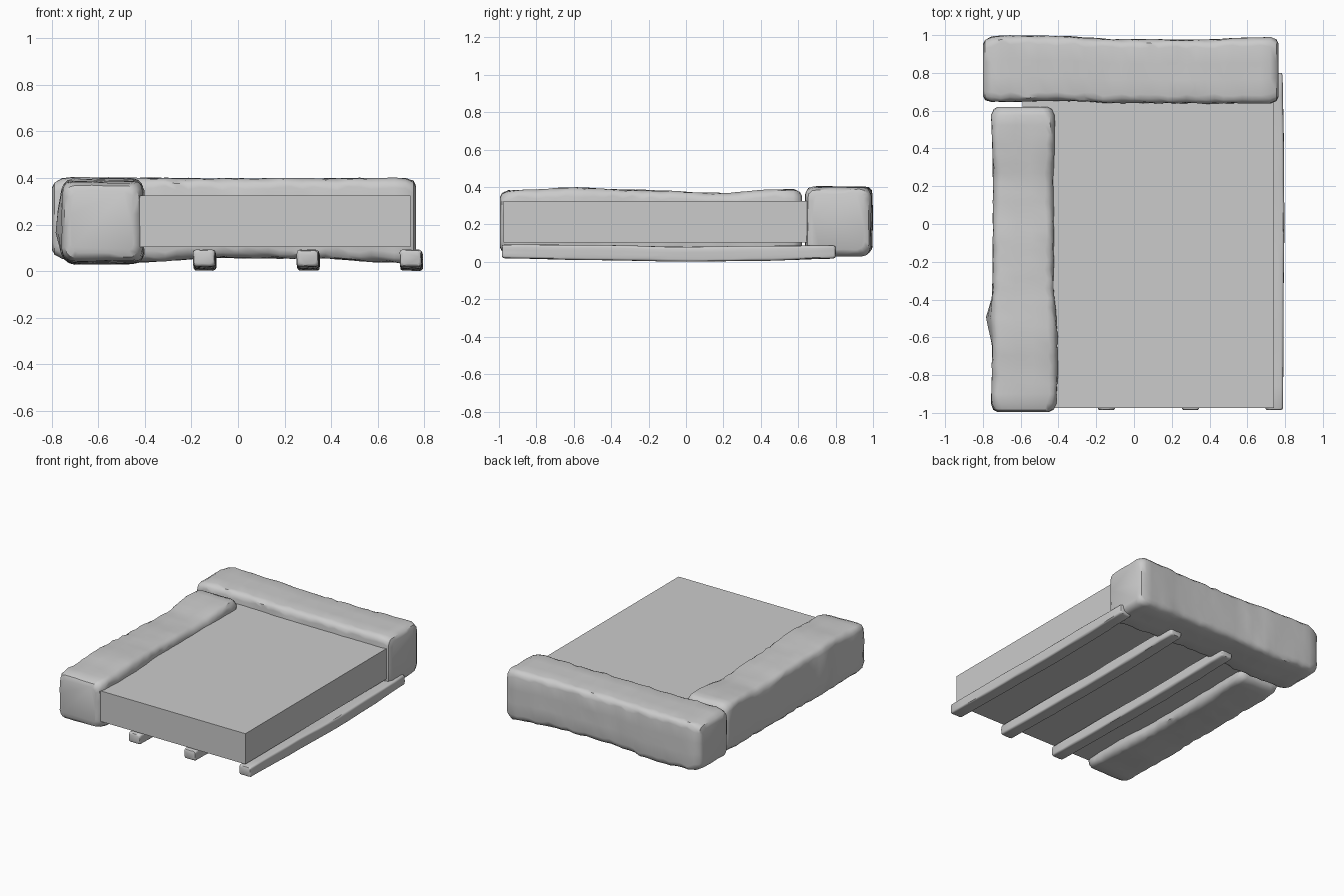
import bpy, bmesh, math, random
from mathutils import Vector

if "Cube" in bpy.data.objects:
    bpy.data.objects.remove(bpy.data.objects["Cube"])

random.seed(7)


def ring(u0, u1, z0, z1, r):
    """Rounded rectangle with a few points along every edge."""
    corners = [(u1 - r, z1 - r, 0), (u0 + r, z1 - r, 90),
               (u0 + r, z0 + r, 180), (u1 - r, z0 + r, 270)]
    arcs = [[(cu + r * math.cos(math.radians(a + d)), cz + r * math.sin(math.radians(a + d)))
             for d in (0, 30, 60, 90)] for cu, cz, a in corners]
    pts = []
    for i, arc in enumerate(arcs):
        pts += arc
        p, q = arc[-1], arcs[(i + 1) % 4][0]
        pts += [(p[0] + (q[0] - p[0]) * t, p[1] + (q[1] - p[1]) * t) for t in (0.33, 0.67)]
    return pts


def sample(keys, s):
    """Smoothly blend the keyed section bounds at position s."""
    if s <= keys[0][0]:
        return keys[0][1:]
    for a, b in zip(keys, keys[1:]):
        if s <= b[0]:
            t = (s - a[0]) / (b[0] - a[0])
            t = t * t * (3 - 2 * t)
            return [p + (q - p) * t for p, q in zip(a[1:], b[1:])]
    return keys[-1][1:]


def hewn_beam(name, along_x, keys, radius, rough, steps, bulge=None):
    """Loft a rough rounded beam; keys are (position, side0, side1, bottom, top)."""
    s0, s1 = keys[0][0], keys[-1][0]
    e = radius
    stations = [(s0, e * 0.8), (s0 + e * 0.25, e * 0.3), (s0 + e, 0)]
    stations += [(s0 + e + (s1 - s0 - 2 * e) * i / steps, 0) for i in range(1, steps)]
    stations += [(s1 - e, 0), (s1 - e * 0.25, e * 0.3), (s1, e * 0.8)]
    bm = bmesh.new()
    rings = []
    for s, inset in stations:
        u0, u1, z0, z1 = sample(keys, s)
        r = radius * random.uniform(0.75, 1.15)
        verts = []
        for u, z in ring(u0 + inset, u1 - inset, z0 + inset, z1 - inset, r):
            u += random.uniform(-rough, rough)
            z += random.uniform(-rough, rough)
            if bulge and u < (u0 + u1) / 2:
                k = math.exp(-((s - bulge[0]) / 0.09) ** 2 - ((z - bulge[1]) / 0.12) ** 2)
                u -= bulge[2] * k
            verts.append(bm.verts.new((s, u, z) if along_x else (u, s, z)))
        rings.append(verts)
    n = len(rings[0])
    for a, b in zip(rings, rings[1:]):
        for i in range(n):
            bm.faces.new((a[i], a[(i + 1) % n], b[(i + 1) % n], b[i]))
    bm.faces.new(rings[0])
    bm.faces.new(rings[-1])
    bmesh.ops.recalc_face_normals(bm, faces=bm.faces)
    mesh = bpy.data.meshes.new(name)
    bm.to_mesh(mesh)
    bm.free()
    obj = bpy.data.objects.new(name, mesh)
    bpy.context.collection.objects.link(obj)
    bpy.context.view_layer.objects.active = obj
    bpy.ops.object.select_all(action='DESELECT')
    obj.select_set(True)
    bpy.ops.object.shade_smooth_by_angle(angle=math.radians(40))
    return obj


# flat platform slab
lo, hi = Vector((-0.59, -0.975, 0.103)), Vector((0.742, 0.66, 0.325))
bpy.ops.mesh.primitive_cube_add(size=1, location=(lo + hi) / 2)
slab = bpy.context.object
slab.name = "platform_slab"
slab.scale = hi - lo

# thick block across the back
hewn_beam("back_block", True, [
    (-0.80, 0.645, 0.985, 0.06, 0.393),
    (-0.70, 0.648, 0.997, 0.05, 0.402),
    (-0.40, 0.652, 0.995, 0.04, 0.400),
    (-0.10, 0.640, 0.978, 0.058, 0.398),
    (0.35, 0.638, 0.975, 0.055, 0.398),
    (0.62, 0.638, 0.985, 0.04, 0.400),
    (0.765, 0.638, 0.99, 0.03, 0.400)], 0.045, 0.003, 30)

# thick block along the left side, with a low bulge on its outer face
hewn_beam("left_block", False, [
    (-0.995, -0.757, -0.415, 0.045, 0.380),
    (-0.85, -0.752, -0.405, 0.040, 0.385),
    (-0.60, -0.750, -0.405, 0.030, 0.397),
    (-0.30, -0.748, -0.425, 0.035, 0.385),
    (0.20, -0.745, -0.425, 0.030, 0.368),
    (0.50, -0.752, -0.422, 0.040, 0.388),
    (0.62, -0.757, -0.420, 0.045, 0.388)], 0.045, 0.003, 30, (-0.50, 0.2, 0.035))

# three slim runners under the slab
for name, x in (("left_runner", -0.145), ("middle_runner", 0.300), ("right_runner", 0.743)):
    hewn_beam(name, False, [
        (-0.985, x - 0.048, x + 0.046, 0.020, 0.092),
        (-0.50, x - 0.046, x + 0.048, 0.010, 0.090),
        (0.00, x - 0.045, x + 0.052, 0.002, 0.080),
        (0.40, x - 0.046, x + 0.050, 0.006, 0.085),
        (0.80, x - 0.048, x + 0.044, 0.018, 0.088)], 0.014, 0.001, 16)
